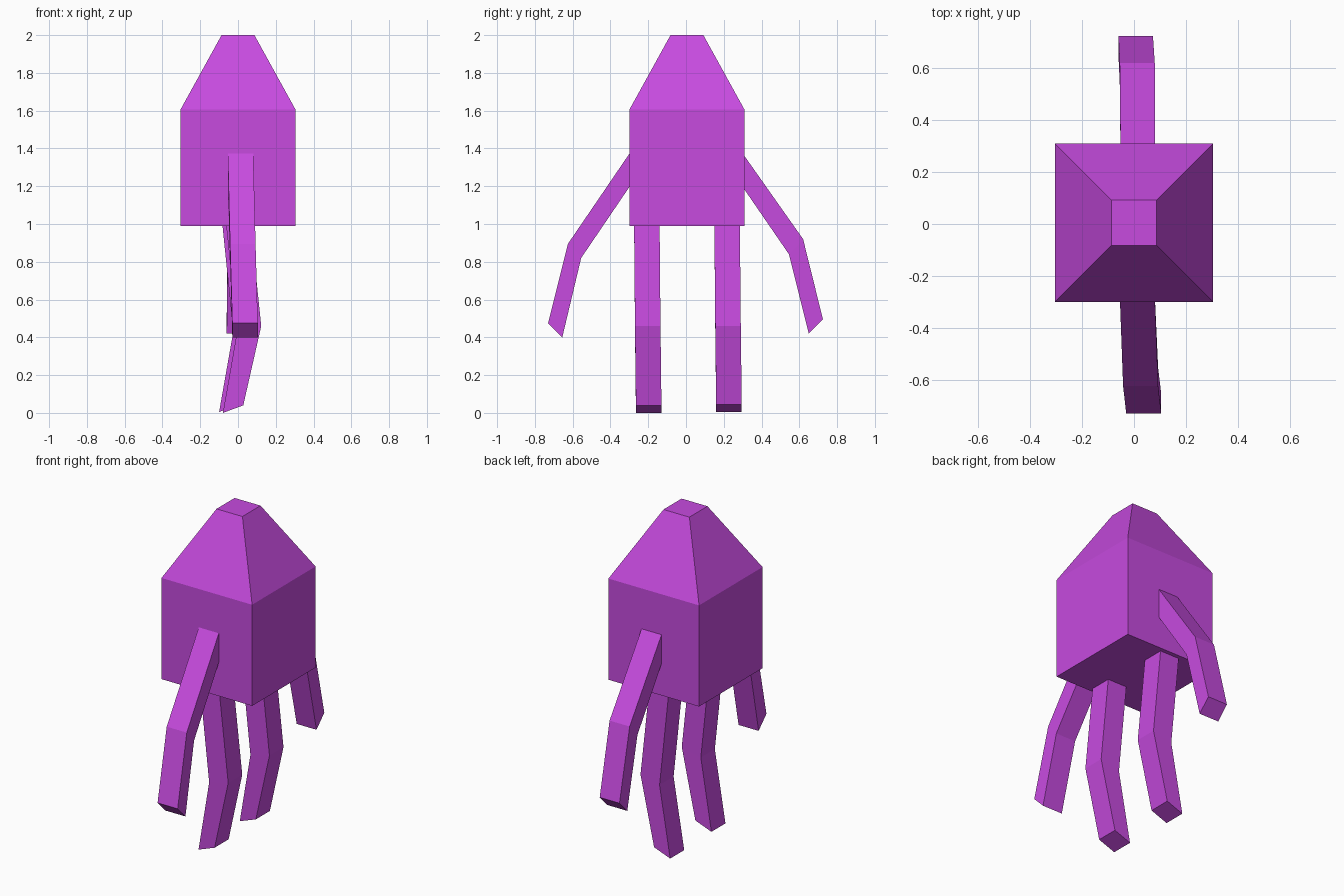
import bpy, bmesh

if "Cube" in bpy.data.objects:
    bpy.data.objects.remove(bpy.data.objects["Cube"])

purple = bpy.data.materials.new("purple")
purple.diffuse_color = (0.57, 0.07, 0.74, 1)
purple.use_nodes = True
purple.node_tree.nodes["Principled BSDF"].inputs["Base Color"].default_value = purple.diffuse_color


def loft(name, rings):
    """Skin a list of four-cornered rings and cap both ends."""
    bm = bmesh.new()
    rows = [[bm.verts.new(p) for p in ring] for ring in rings]
    for a, b in zip(rows, rows[1:]):
        for i in range(4):
            j = (i + 1) % 4
            bm.faces.new((a[i], a[j], b[j], b[i]))
    bm.faces.new(rows[0])
    bm.faces.new(rows[-1])
    bmesh.ops.recalc_face_normals(bm, faces=bm.faces)
    mesh = bpy.data.meshes.new(name)
    bm.to_mesh(mesh)
    bm.free()
    mesh.materials.append(purple)
    obj = bpy.data.objects.new(name, mesh)
    bpy.context.collection.objects.link(obj)
    return obj


def square(r, z, cy=0.005):
    return [(-r, cy - r, z), (r, cy - r, z), (r, cy + r, z), (-r, cy + r, z)]


def arm_ring(outer, inner, x0, x1):
    (yo, zo), (yi, zi) = outer, inner
    return [(x0, yo, zo), (x1, yo, zo), (x1, yi, zi), (x0, yi, zi)]


def leg_ring(left, right, y0, y1):
    (xl, zl), (xr, zr) = left, right
    return [(xl, y0, zl), (xr, y0, zr), (xr, y1, zr), (xl, y1, zl)]


# Body: box with a tapered, flat-topped head
loft("body", [square(0.305, 0.99), square(0.305, 1.605), square(0.087, 2.0)])

# Arms: shoulder, elbow, wrist
loft("front_arm", [
    arm_ring((-0.27, 1.416), (-0.27, 1.24), -0.055, 0.08),
    arm_ring((-0.625, 0.895), (-0.555, 0.82), -0.042, 0.093),
    arm_ring((-0.73, 0.475), (-0.655, 0.40), -0.03, 0.105)])
loft("back_arm", [
    arm_ring((0.27, 1.416), (0.27, 1.24), -0.052, 0.082),
    arm_ring((0.62, 0.92), (0.545, 0.84), -0.055, 0.08),
    arm_ring((0.725, 0.495), (0.65, 0.42), -0.06, 0.073)])

# Legs: hip, knee, foot
for name, y, dx, dz in (("front_leg", -0.275, 0.01, 0.0),
                        ("back_leg", 0.15, -0.01, 0.005)):
    loft(name, [
        leg_ring((-0.075 + dx, 1.02), (0.055 + dx, 1.02), y, y + 0.135),
        leg_ring((-0.015 + dx, 0.43), (0.113 + dx, 0.46), y + 0.005, y + 0.14),
        leg_ring((-0.09 + dx, dz), (0.018 + dx, 0.04 + dz), y + 0.01, y + 0.145)])
